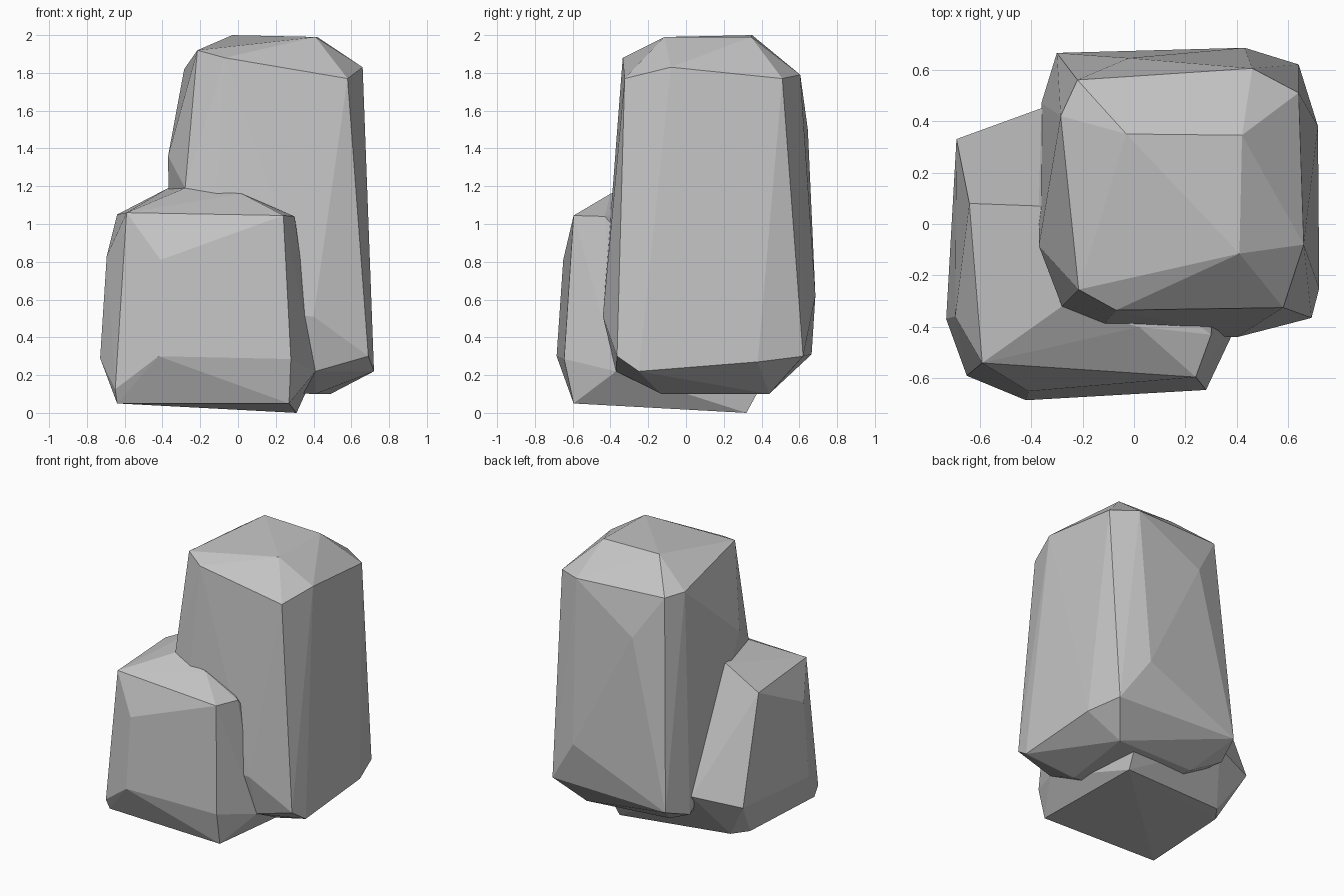
import bpy
import bmesh
import math

cube = bpy.data.objects.get("Cube")
if cube:
    bpy.data.objects.remove(cube, do_unlink=True)


def make_material(name, colour):
    """One plain flat colour for viewport and render."""
    material = bpy.data.materials.new(name)
    material.use_nodes = True
    material.diffuse_color = colour
    for node in material.node_tree.nodes:
        if node.type == "BSDF_PRINCIPLED":
            node.inputs["Base Color"].default_value = colour
            node.inputs["Roughness"].default_value = 0.9
    return material


def make_rock(name, material, *rings):
    """Wrap a faceted convex stone around rings of chiselled corners."""
    bm = bmesh.new()
    for ring in rings:
        for corner in ring:
            bm.verts.new(corner)
    hull = bmesh.ops.convex_hull(bm, input=bm.verts[:])
    inside = {g for key in ("geom_interior", "geom_unused") for g in hull[key]
              if isinstance(g, bmesh.types.BMVert)}
    bmesh.ops.delete(bm, geom=list(inside), context="VERTS")

    # Merge nearly flat neighbours into clean planes
    bmesh.ops.dissolve_limit(bm, angle_limit=math.radians(2),
                             verts=bm.verts[:], edges=bm.edges[:])
    bmesh.ops.recalc_face_normals(bm, faces=bm.faces[:])
    for face in bm.faces:
        face.smooth = False

    mesh = bpy.data.meshes.new(name)
    bm.to_mesh(mesh)
    bm.free()
    mesh.materials.append(material)
    rock = bpy.data.objects.new(name, mesh)
    bpy.context.collection.objects.link(rock)
    return rock


stone = make_material("stone_grey", (0.55, 0.55, 0.55, 1))

# Tall rock: crown, shoulder, flanks, foot
tall_crown = [(-.03, .35, 2), (.42, .345, 1.99), (.41, -.115, 1.99)]
tall_shoulder = [(-.22, .56, 1.81), (.46, .605, 1.79), (.64, .51, 1.77),
                 (.66, -.08, 1.83), (.58, -.325, 1.77), (-.07, -.335, 1.88),
                 (-.215, -.255, 1.92), (-.285, .42, 1.82)]
tall_flanks = [(-.02, .645, 1.5), (.43, .685, .62), (.4, -.44, .51),
               (-.15, -.43, .55), (-.28, -.32, 1.19), (-.37, -.085, 1.36)]
tall_foot = [(-.3, .665, .31), (.64, .62, .3), (.715, .38, .27),
             (.72, -.25, .22), (.69, -.365, .3), (.41, -.37, .22),
             (.41, -.13, .1), (.49, .44, .1), (-.1, -.1, .12),
             (-.15, .4, .13), (-.36, .47, .24)]
make_rock("tall_rock", stone, tall_crown, tall_shoulder, tall_flanks, tall_foot)

# Short rock: crown, flanks, foot, underside
short_crown = [(-.59, -.54, 1.06), (.24, -.595, 1.045), (.3, -.43, 1.04),
               (-.64, .08, 1.05), (-.28, -.32, 1.19), (.02, -.4, 1.16),
               (-.37, .07, 1.19)]
short_flanks = [(-.695, -.36, .83), (-.41, -.65, .81)]
short_foot = [(-.73, -.37, .29), (-.42, -.685, .3), (.28, -.645, .285),
              (.41, -.37, .22), (-.69, .33, .32), (-.36, .45, .36),
              (.32, .38, .11), (-.65, -.59, .125)]
short_base = [(-.64, -.56, .05), (.27, -.595, .05), (.31, .32, 0),
              (-.6, .12, .05), (-.52, .23, .05)]
make_rock("short_rock", stone, short_crown, short_flanks, short_foot, short_base)
